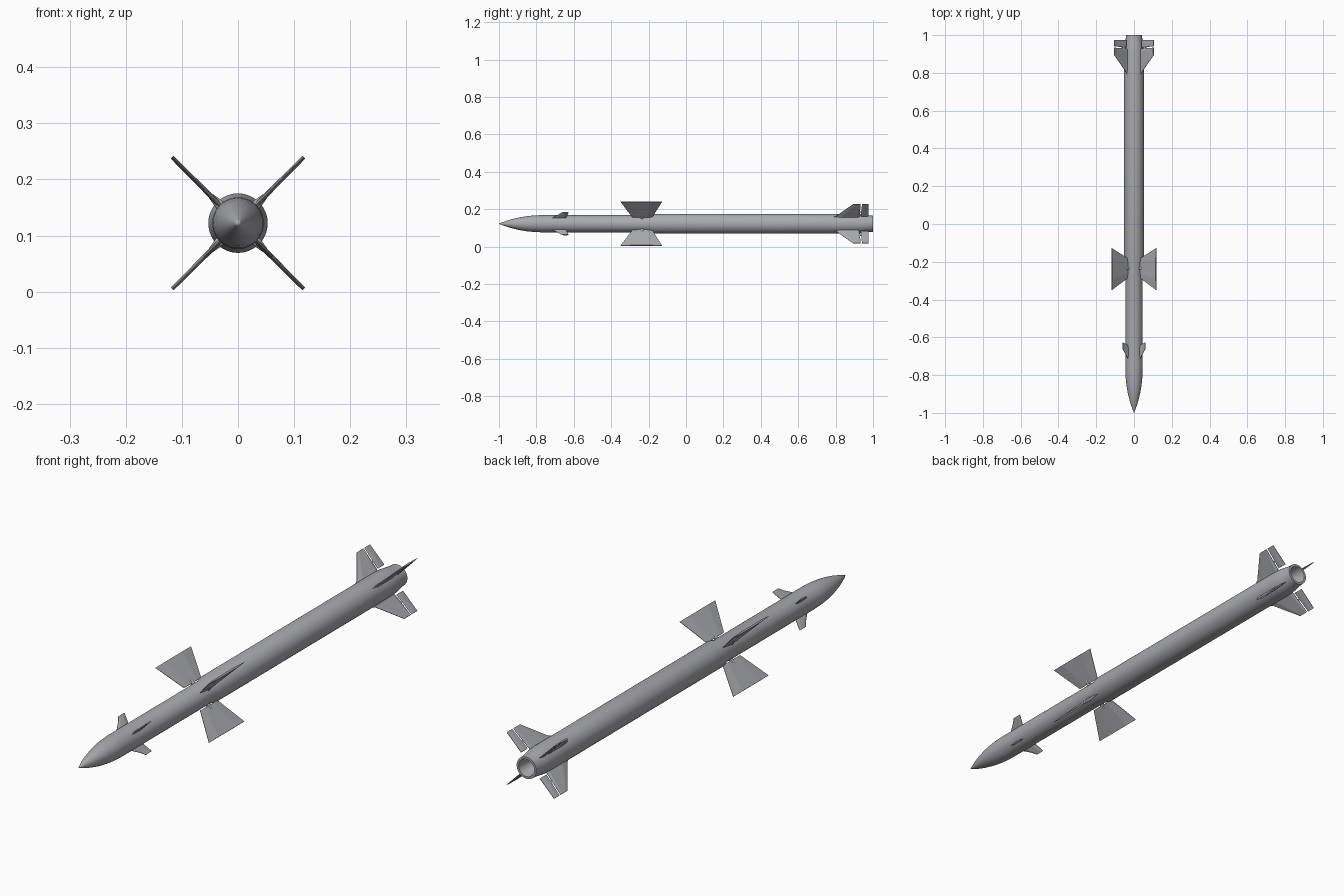
import bpy, bmesh, math
from mathutils import Matrix, Vector

if "Cube" in bpy.data.objects:
    bpy.data.objects.remove(bpy.data.objects["Cube"])

CZ = 0.122  # height of the body axis
grey = bpy.data.materials.new("light_grey")
grey.diffuse_color = (0.40, 0.405, 0.42, 1)
grey.use_nodes = True
grey.node_tree.nodes["Principled BSDF"].inputs["Base Color"].default_value = grey.diffuse_color


def finish(name, bm, smooth=None):
    bmesh.ops.recalc_face_normals(bm, faces=bm.faces)
    me = bpy.data.meshes.new(name)
    bm.to_mesh(me)
    bm.free()
    me.materials.append(grey)
    ob = bpy.data.objects.new(name, me)
    bpy.context.collection.objects.link(ob)
    if smooth:
        bpy.ops.object.select_all(action='DESELECT')
        ob.select_set(True)
        bpy.context.view_layer.objects.active = ob
        bpy.ops.object.shade_smooth_by_angle(angle=math.radians(smooth))
    return ob


def lathe(name, profile, n=48):
    # profile: (y, radius) pairs spun round the body axis
    bm = bmesh.new()
    vs = [bm.verts.new((r, y, CZ)) for y, r in profile]
    es = [bm.edges.new(p) for p in zip(vs, vs[1:])]
    bmesh.ops.spin(bm, geom=vs + es, cent=(0, 0, CZ), axis=(0, 1, 0),
                   angle=math.tau, steps=n, use_duplicate=False)
    bmesh.ops.remove_doubles(bm, verts=bm.verts, dist=1e-5)
    return finish(name, bm, 30)


def around(k):
    # one of the four diagonal directions
    return Matrix.Translation((0, 0, CZ)) @ Matrix.Rotation(math.radians(45 + 90 * k), 4, 'Y')


def fin_set(name, rows, lead=0.25, trail=0.75):
    # rows: (radial distance, leading y, trailing y, half thickness)
    for k in range(4):
        bm = bmesh.new()
        rings = []
        for r, y0, y1, t in rows:
            a, b = y0 + (y1 - y0) * lead, y0 + (y1 - y0) * trail
            e = 0.0008
            pts = [(y0, -e), (a, -t), (b, -t), (y1, -e), (y1, e), (b, t), (a, t), (y0, e)]
            rings.append([bm.verts.new((r, y, z)) for y, z in pts])
        for p, q in zip(rings, rings[1:]):
            for i in range(8):
                j = (i + 1) % 8
                bm.faces.new((p[i], p[j], q[j], q[i]))
        bm.faces.new(rings[0])
        bm.faces.new(rings[-1])
        bm.transform(around(k))
        finish(f"{name}_{k + 1}", bm)


# Nose, front body, wider motor body, tail taper and hollow nozzle
lathe("body", [(-1, 0), (-0.985, 0.0065), (-0.96, 0.0155), (-0.93, 0.0245), (-0.89, 0.034),
               (-0.85, 0.0405), (-0.81, 0.0445), (-0.77, 0.046), (-0.21, 0.046),
               (-0.18, 0.053), (0.90, 0.053), (0.935, 0.051), (0.965, 0.046),
               (0.985, 0.0435), (1, 0.043), (1, 0.034), (0.97, 0.030), (0.93, 0.018), (0.925, 0)])

# Small nose fins
fin_set("nose_fin", [(0.038, -0.725, -0.645, 0.004), (0.070, -0.680, -0.632, 0.003),
                     (0.085, -0.664, -0.627, 0.0025)])

# Control wings, wider at the tip, on short pivots
fin_set("control_wing", [(0.050, -0.288, -0.180, 0.0045), (0.166, -0.350, -0.128, 0.0035)])
for k in range(4):
    bm = bmesh.new()
    bmesh.ops.create_cone(bm, cap_ends=True, segments=16, radius1=0.010, radius2=0.005, depth=0.03,
                          matrix=Matrix.Translation((0.053, -0.235, 0)) @ Matrix.Rotation(math.pi / 2, 4, 'Y'))
    bm.transform(around(k))
    finish(f"wing_pivot_{k + 1}", bm, 40)

# Tail fins with separate trailing flaps
fin_set("tail_fin", [(0.045, 0.775, 0.925, 0.005), (0.060, 0.805, 0.928, 0.004),
                     (0.147, 0.893, 0.934, 0.003)], trail=0.9)
fin_set("tail_flap", [(0.058, 0.934, 0.975, 0.0035), (0.147, 0.941, 0.975, 0.0025)], lead=0.1, trail=0.5)
# Hinges joining flap to fin
fin_set("flap_hinge", [(0.085, 0.92, 0.95, 0.002), (0.092, 0.92, 0.95, 0.002)])
